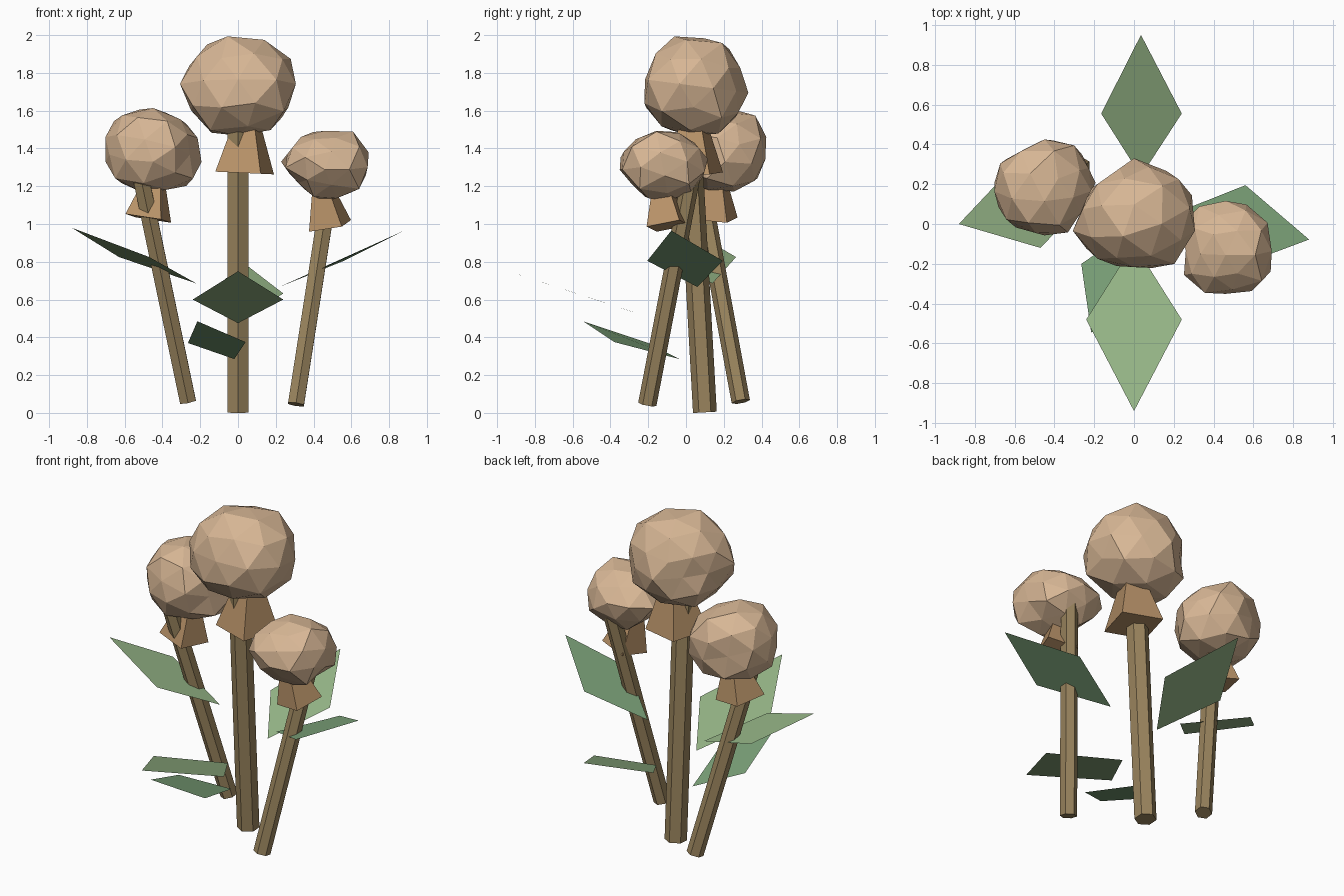
import bpy, bmesh, random
from mathutils import Vector, Matrix

if "Cube" in bpy.data.objects:
    bpy.data.objects.remove(bpy.data.objects["Cube"])


def material(name, rgb):
    m = bpy.data.materials.new(name)
    m.diffuse_color = (*rgb, 1)
    m.use_nodes = True
    m.node_tree.nodes["Principled BSDF"].inputs["Base Color"].default_value = m.diffuse_color
    return m


PETAL = material("petal_tan", (0.68, 0.47, 0.30))
SEPAL = material("sepal_brown", (0.48, 0.29, 0.14))
STEM = material("stem_olive", (0.32, 0.23, 0.11))
LEAF = material("leaf_green", (0.30, 0.46, 0.24))
LEAF_DARK = material("leaf_deep_green", (0.20, 0.36, 0.19))


def finish(bm, name, mat):
    me = bpy.data.meshes.new(name)
    bm.to_mesh(me)
    bm.free()
    me.materials.append(mat)
    ob = bpy.data.objects.new(name, me)
    bpy.context.collection.objects.link(ob)
    return ob


def frustum(name, mat, a, b, r1, r2, sides, spin):
    """Tapered prism whose axis runs from a to b."""
    a, b = Vector(a), Vector(b)
    d = b - a
    tilt = Vector((0, 0, 1)).rotation_difference(d).to_matrix().to_4x4()
    m = Matrix.Translation((a + b) / 2) @ tilt @ Matrix.Rotation(spin, 4, 'Z')
    bm = bmesh.new()
    bmesh.ops.create_cone(bm, cap_ends=True, segments=sides, radius1=r1,
                          radius2=r2, depth=d.length, matrix=m)
    return finish(bm, name, mat)


def reach(outline, c, d):
    """How far a ray from c along d travels before leaving a 2D outline."""
    best = 1e9
    for k, p in enumerate(outline):
        a, b = Vector(outline[k - 1]) - c, Vector(p) - c
        e = b - a
        den = d.x * e.y - d.y * e.x
        if abs(den) > 1e-9:
            t = (a.x * e.y - a.y * e.x) / den
            u = (a.x * d.y - a.y * d.x) / den
            if t > 0 and -1e-6 <= u <= 1 + 1e-6:
                best = min(best, t)
    return best


def head(name, lo, hi, seed, outlines):
    """Faceted flower ball kept inside a few rough side profiles."""
    rng = random.Random(seed)
    lo, hi = Vector(lo), Vector(hi)
    c, half = (lo + hi) / 2, (hi - lo) / 2
    bm = bmesh.new()
    bmesh.ops.create_icosphere(bm, subdivisions=2, radius=1)
    bmesh.ops.rotate(bm, verts=bm.verts, matrix=Matrix.Rotation(seed, 3, 'X'))
    for v in bm.verts:
        d = v.co * rng.uniform(1.01, 1.11)
        d = Vector([d[i] * half[i] for i in range(3)])
        s = 1.0
        for (i, j), pts in outlines:
            s = min(s, reach(pts, Vector((c[i], c[j])), Vector((d[i], d[j]))))
        v.co = c + d * s
    return finish(bm, name, PETAL)


def leaf(name, mat, tip, side, base, other):
    """Flat four-cornered leaf."""
    bm = bmesh.new()
    f = bm.faces.new([bm.verts.new(p) for p in (tip, side, base, other)])
    f.normal_update()
    if f.normal.z < 0:
        f.normal_flip()
    return finish(bm, name, mat)


XZ, YZ, XY = (0, 2), (1, 2), (0, 1)

# Flower balls
head("centre_head", (-0.32, -0.24, 1.46), (0.32, 0.355, 2.0), 3, [
    (XZ, [(-.32, 1.76), (-.24, 1.86), (-.13, 1.99), (.095, 2.0), (.28, 1.895),
          (.32, 1.72), (.195, 1.48), (-.13, 1.46), (-.23, 1.56)]),
    (YZ, [(-.12, 2.0), (.2, 1.975), (.35, 1.72), (.26, 1.56), (.18, 1.465),
          (0, 1.465), (-.235, 1.56), (-.217, 1.765)]),
    (XY, [(.035, .355), (.275, .19), (.32, .06), (.28, -.215), (.13, -.235),
          (-.145, -.205), (-.32, -.065), (-.22, .175)])])
head("left_head", (-0.72, -0.06, 1.17), (-0.18, 0.43, 1.62), 5, [
    (XZ, [(-.69, 1.53), (-.57, 1.6), (-.44, 1.615), (-.285, 1.545), (-.185, 1.42),
          (-.185, 1.26), (-.25, 1.19), (-.39, 1.17), (-.61, 1.18), (-.72, 1.35)]),
    (XY, [(-.45, .43), (-.28, .39), (-.19, .2), (-.32, -.04), (-.44, -.06),
          (-.62, -.01), (-.72, .145), (-.67, .31)])])
head("right_head", (0.22, -0.37, 1.11), (0.70, 0.12, 1.52), 8, [
    (XZ, [(.365, 1.5), (.52, 1.49), (.61, 1.515), (.69, 1.39), (.7, 1.33),
          (.655, 1.19), (.46, 1.11), (.38, 1.155), (.22, 1.32)]),
    (YZ, [(-.37, 1.31), (-.3, 1.435), (-.115, 1.51), (.02, 1.46), (.12, 1.34),
          (.075, 1.21), (0, 1.15), (-.14, 1.11), (-.24, 1.155)])])

# Six-sided stems
frustum("centre_stem", STEM, (0, 0.10, 0.003), (0, 0.015, 1.52), 0.063, 0.063, 6, 0)
frustum("left_stem", STEM, (-0.265, 0.29, 0.06), (-0.515, 0.07, 1.25), 0.049, 0.049, 6, 0)
frustum("right_stem", STEM, (0.307, -0.205, 0.045), (0.493, 0.025, 1.24), 0.049, 0.049, 6, 0)

# Four-sided collars under the balls
frustum("centre_collar", SEPAL, (0.035, 0.04, 1.27), (0.048, 0.04, 1.55), 0.177, 0.075, 4, 0.5)
frustum("left_collar", SEPAL, (-0.475, 0.15, 1.03), (-0.44, 0.16, 1.24), 0.14, 0.06, 4, 0.5)
frustum("right_collar", SEPAL, (0.487, -0.095, 0.99), (0.445, -0.125, 1.20), 0.13, 0.06, 4, 0.5)

# Leaves: tip, side, base, other side
leaf("front_leaf", LEAF, (0, -0.94, 0.75), (-0.24, -0.48, 0.60), (0, -0.10, 0.475), (0.24, -0.48, 0.60))
leaf("back_leaf", LEAF, (0.035, 0.95, 0.79), (0.24, 0.555, 0.632), (0.035, 0.24, 0.506), (-0.165, 0.555, 0.632))
leaf("left_leaf", LEAF, (-0.88, 0, 0.98), (-0.47, -0.12, 0.825), (-0.22, 0.14, 0.685), (-0.63, 0.265, 0.825))
leaf("right_leaf", LEAF_DARK, (0.88, -0.078, 0.965), (0.56, 0.195, 0.805), (0.22, 0.06, 0.667), (0.54, -0.205, 0.805))
leaf("low_leaf", LEAF_DARK, (-0.215, -0.545, 0.485), (-0.265, -0.20, 0.37), (-0.02, -0.035, 0.285), (0.04, -0.38, 0.375))
